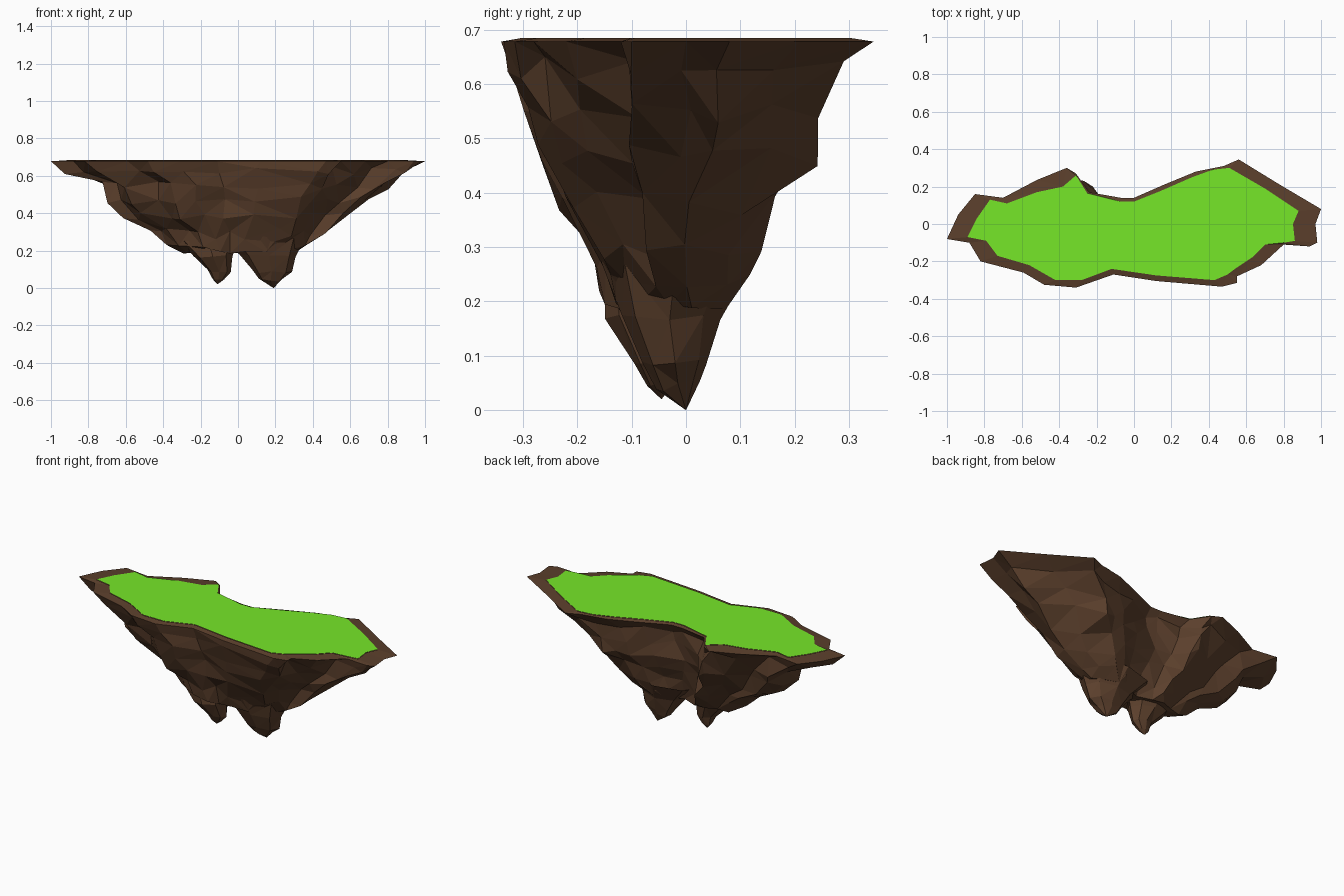
import bpy, bmesh, random
from math import sin, cos, tau

if "Cube" in bpy.data.objects:
    bpy.data.objects.remove(bpy.data.objects["Cube"])

random.seed(4)

def material(name, rgb):
    m = bpy.data.materials.new(name)
    m.diffuse_color = (*rgb, 1)
    m.use_nodes = True
    m.node_tree.nodes["Principled BSDF"].inputs["Base Color"].default_value = m.diffuse_color
    return m

soil = material("soil", (0.105, 0.050, 0.025))
green = material("green", (0.18, 0.80, 0.022))

def finish(bm, name, mat):
    bmesh.ops.recalc_face_normals(bm, faces=bm.faces)
    bmesh.ops.triangulate(bm, faces=bm.faces)
    me = bpy.data.meshes.new(name)
    bm.to_mesh(me)
    bm.free()
    me.materials.append(mat)
    ob = bpy.data.objects.new(name, me)
    bpy.context.collection.objects.link(ob)
    return ob

def loft(bm, rings):
    """Skin a stack of equal-count rings; returns vertex rings."""
    vs = [[bm.verts.new(p) for p in r] for r in rings]
    for a, b in zip(vs, vs[1:]):
        n = len(a)
        for i in range(n):
            j = (i + 1) % n
            bm.faces.new((a[i], a[j], b[j], b[i]))
    return vs

# Cliff edge and matching lawn edge, counter-clockwise from the right tip
edge = [(1, .08), (.78, .21), (.56, .345), (.48, .31), (.33, .28), (.16, .21), (0, .14),
        (-.07, .14), (-.24, .17), (-.31, .27), (-.36, .30), (-.52, .235), (-.70, .14),
        (-.85, .16), (-.94, .05), (-1, -.08), (-.88, -.10), (-.82, -.20), (-.59, -.26),
        (-.48, -.325), (-.31, -.34), (-.11, -.27), (.12, -.305), (.47, -.335), (.55, -.315),
        (.55, -.28), (.68, -.22), (.80, -.11), (.94, -.12), (.98, -.10), (.97, 0)]
lawn = [(.88, .07), (.70, .19), (.51, .30), (.42, .29), (.31, .25), (.15, .18), (0, .12),
        (-.07, .12), (-.25, .165), (-.31, .26), (-.38, .20), (-.52, .17), (-.68, .11),
        (-.77, .13), (-.84, .03), (-.89, -.07), (-.79, -.09), (-.73, -.17), (-.56, -.22),
        (-.42, -.30), (-.28, -.30), (-.12, -.24), (.12, -.275), (.43, -.30), (.50, -.27),
        (.54, -.24), (.63, -.18), (.70, -.11), (.80, -.10), (.86, -.09), (.85, 0)]

# Cliff levels: z, then scale toward left, right, front, back
levels = [(.63, .92, .90, .96, .82), (.55, .74, .79, .90, .79), (.47, .71, .69, .81, .70),
          (.38, .62, .59, .70, .51), (.30, .46, .50, .54, .42), (.24, .37, .38, .47, .32),
          (.19, .31, .30, .43, .18)]

rings = [[(x, y, .685) for x, y in lawn], [(x, y, .678) for x, y in edge]]
for z, l, r, f, b in levels:
    ring = []
    for x, y in edge:
        j = [random.uniform(-1, 1) for _ in range(3)]
        k = 1 if z > .2 else .3
        ring.append((x * (l if x < 0 else r) + .016 * j[0],
                     y * (f if y < 0 else b) + .012 * j[1],
                     z + .022 * k * j[2]))
    rings.append(ring)

# Rock body, with close points merged lower down for irregular facets
bm = bmesh.new()
vs = loft(bm, rings)
centre = bm.verts.new((0, -.04, .20))
last = vs[-1]
for i in range(len(last)):
    bm.faces.new((last[i], last[(i + 1) % len(last)], centre))
bmesh.ops.remove_doubles(bm, verts=[v for v in bm.verts if v.co.z < .6], dist=.055)
finish(bm, "rock_body", soil)

# Grass top
bm = bmesh.new()
bm.faces.new([bm.verts.new((x, y, .687)) for x, y in lawn])
finish(bm, "grass_top", green)

# Hanging spikes: sections are centre x, centre y, z, half width, half depth
def spike(name, sections, tip, sides=8):
    bm = bmesh.new()
    rs = []
    for cx, cy, z, w, d in sections:
        rs.append([(cx + w * cos(tau * i / sides) * random.uniform(.92, 1.05),
                    cy + d * sin(tau * i / sides) * random.uniform(.92, 1.05),
                    z + random.uniform(-.01, .01)) for i in range(sides)])
    vs = loft(bm, rs)
    t = bm.verts.new(tip)
    for i in range(sides):
        bm.faces.new((vs[-1][i], vs[-1][(i + 1) % sides], t))
    finish(bm, name, soil)

spike("left_spike", [(-.16, -.05, .26, .17, .10), (-.135, -.065, .17, .105, .085),
                     (-.10, -.055, .09, .062, .042), (-.105, -.05, .05, .032, .022)],
      (-.11, -.045, .02))
spike("right_spike", [(.14, -.02, .27, .23, .14), (.165, -.03, .17, .15, .09),
                      (.18, -.02, .09, .105, .06), (.175, -.015, .045, .065, .04)],
      (.19, 0, 0))
